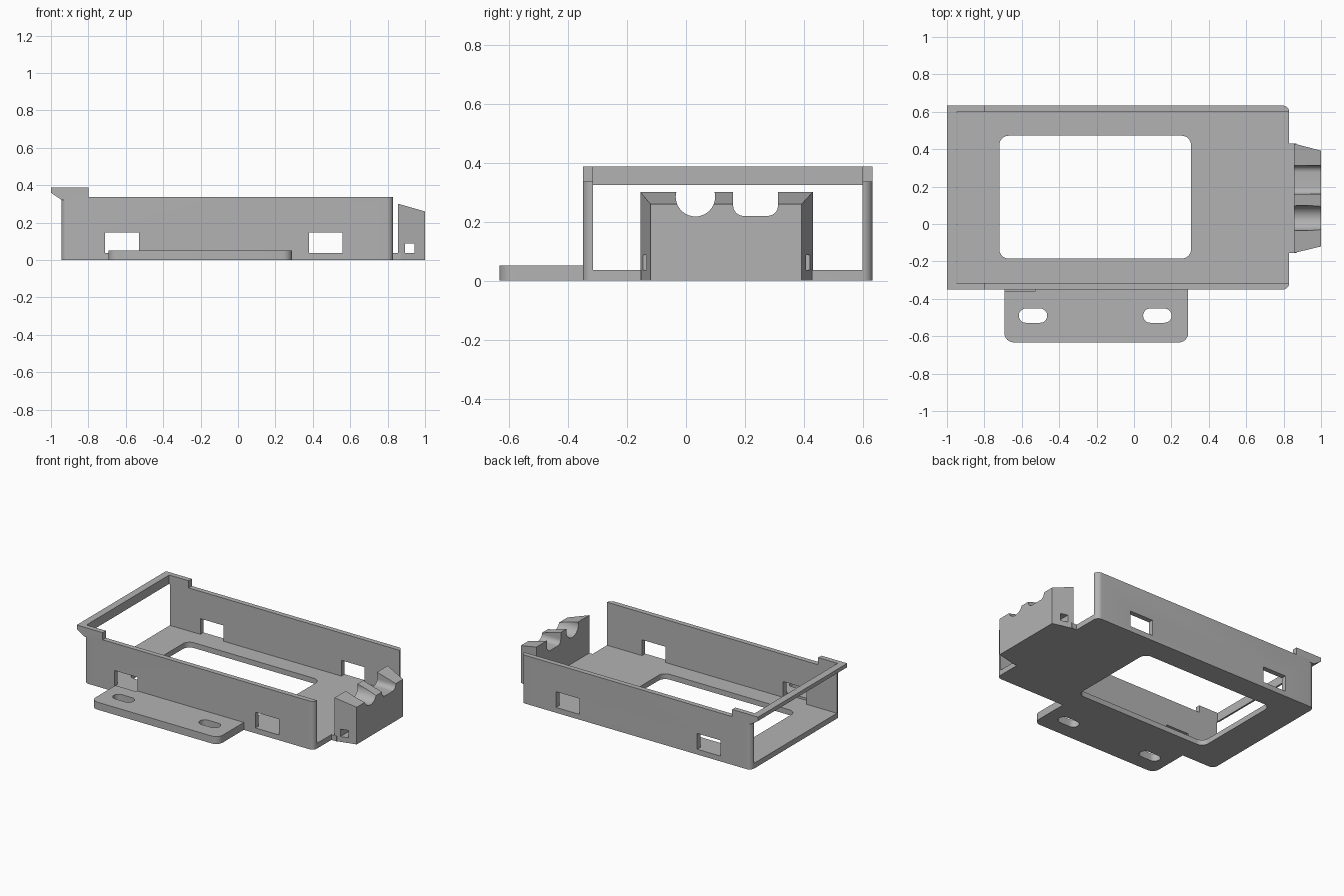
import bpy, bmesh, math
from mathutils import Vector

cube = bpy.data.objects.get("Cube")
if cube:
    bpy.data.objects.remove(cube, do_unlink=True)

grey = bpy.data.materials.new("plain grey")
grey.use_nodes = True
GREY = (0.45, 0.45, 0.45, 1)
grey.diffuse_color = GREY
grey.node_tree.nodes["Principled BSDF"].inputs["Base Color"].default_value = GREY

# Shared dimensions
FRONT, BACK = -0.35, 0.633
IN_FRONT, IN_BACK = -0.315, 0.598
END_L, END_R = -0.945, 0.83
FLOOR, WALL = 0.037, 0.337


def prism(name, profile, lo, hi, axis="z"):
    """Extrude a 2D profile along an axis: z takes (x, y), y takes (x, z), x takes (y, z)."""
    place = {"z": lambda a, b, t: (a, b, t),
             "y": lambda a, b, t: (a, t, b),
             "x": lambda a, b, t: (t, a, b)}[axis]
    bm = bmesh.new()
    face = bm.faces.new([bm.verts.new(place(a, b, lo)) for a, b in profile])
    new = bmesh.ops.extrude_face_region(bm, geom=[face])["geom"]
    verts = [g for g in new if isinstance(g, bmesh.types.BMVert)]
    bmesh.ops.translate(bm, verts=verts, vec=Vector(place(0, 0, hi - lo)))
    bmesh.ops.recalc_face_normals(bm, faces=bm.faces)
    mesh = bpy.data.meshes.new(name)
    bm.to_mesh(mesh)
    bm.free()
    mesh.materials.append(grey)
    obj = bpy.data.objects.new(name, mesh)
    bpy.context.collection.objects.link(obj)
    return obj


def rounded(a0, a1, b0, b1, radii, steps=8):
    """Rectangle with a radius per corner, counter-clockwise from the low corner."""
    if not isinstance(radii, tuple):
        radii = (radii,) * 4
    corners = [(a0, b0, 1, 1), (a1, b0, -1, 1), (a1, b1, -1, -1), (a0, b1, 1, -1)]
    pts = []
    for i, ((a, b, sa, sb), r) in enumerate(zip(corners, radii)):
        if r == 0:
            pts.append((a, b))
            continue
        for k in range(steps + 1):
            t = math.pi * (1 + i / 2 + k / steps / 2)
            pts.append((a + sa * r + r * math.cos(t), b + sb * r + r * math.sin(t)))
    return pts


def box(a0, a1, b0, b1):
    return rounded(a0, a1, b0, b1, 0)


def activate(obj):
    bpy.ops.object.select_all(action="DESELECT")
    obj.select_set(True)
    bpy.context.view_layer.objects.active = obj


def cut(obj, *cutters):
    """Subtract each cutter from the part, then discard it."""
    activate(obj)
    for cutter in cutters:
        mod = obj.modifiers.new("cut", "BOOLEAN")
        mod.operation, mod.solver, mod.object = "DIFFERENCE", "EXACT", cutter
        bpy.ops.object.modifier_apply(modifier=mod.name)
        bpy.data.objects.remove(cutter, do_unlink=True)


def windows():
    return [prism("window_cutter", box(x, x + 0.18, FLOOR, 0.147), FRONT - 0.012, 0.8, "y")
            for x in (-0.71, 0.38)]


# Tray: floor and two long walls, open at both ends
tray = prism("tray", rounded(END_L, END_R, FRONT, BACK, 0.035), 0, WALL)
cut(tray,
    prism("inside_cutter", box(-1.2, 1.2, IN_FRONT, IN_BACK), FLOOR, 0.6),
    prism("opening_cutter", rounded(-0.72, 0.305, -0.185, 0.472, 0.05), -0.1, 0.1),
    *windows())

# Raised rim bridging the open end, with a sloped underside
rim = prism("end_rim", [(-1, 0.387), (-0.8, 0.387), (-0.8, WALL), (-0.91, WALL),
                        (-0.91, 0.322), (END_L, 0.322), (-1, 0.36)], FRONT, BACK, "y")
cut(rim, prism("rim_cutter", box(-0.95, -0.5, IN_FRONT, IN_BACK), 0.2, 0.6))

# Mounting tab with two slots
tab = prism("mounting_tab", rounded(-0.693, 0.29, -0.633, -0.33, (0.05, 0.05, 0, 0)), 0, 0.052)
slots = [prism("slot_cutter", rounded(x - 0.076, x + 0.076, -0.528, -0.452, 0.0375), -0.1, 0.2)
         for x in (-0.54, 0.125)]
cut(tab, *slots, *windows())

# Short bridge from the floor to the cable block
prism("block_bridge", box(0.78, 0.87, -0.155, 0.43), 0, FLOOR)

# Cable block: tapered sides, sloped top, cable grooves and a tie hole
block = prism("cable_block", [(0.855, -0.155), (1, -0.12), (1, 0.392), (0.855, 0.43)], 0, 0.4)
cut(block,
    prism("slope_cutter", [(0.8, 0.317), (1.1, 0.231), (1.1, 0.6), (0.8, 0.6)], -0.5, 0.8, "y"),
    prism("round_groove_cutter", rounded(-0.035, 0.099, 0.218, 0.352, 0.0669, 10), 0.7, 1.2, "x"),
    prism("flat_groove_cutter", rounded(0.16, 0.312, 0.22, 0.6, 0.035), 0.7, 1.2, "x"),
    prism("tie_cutter", box(0.893, 0.945, FLOOR, 0.088), -0.5, 0.8, "y"))

for obj in bpy.context.collection.objects:
    if obj.type == "MESH" and grey.name in obj.data.materials:
        activate(obj)
        bpy.ops.object.shade_smooth_by_angle(angle=math.radians(30))
